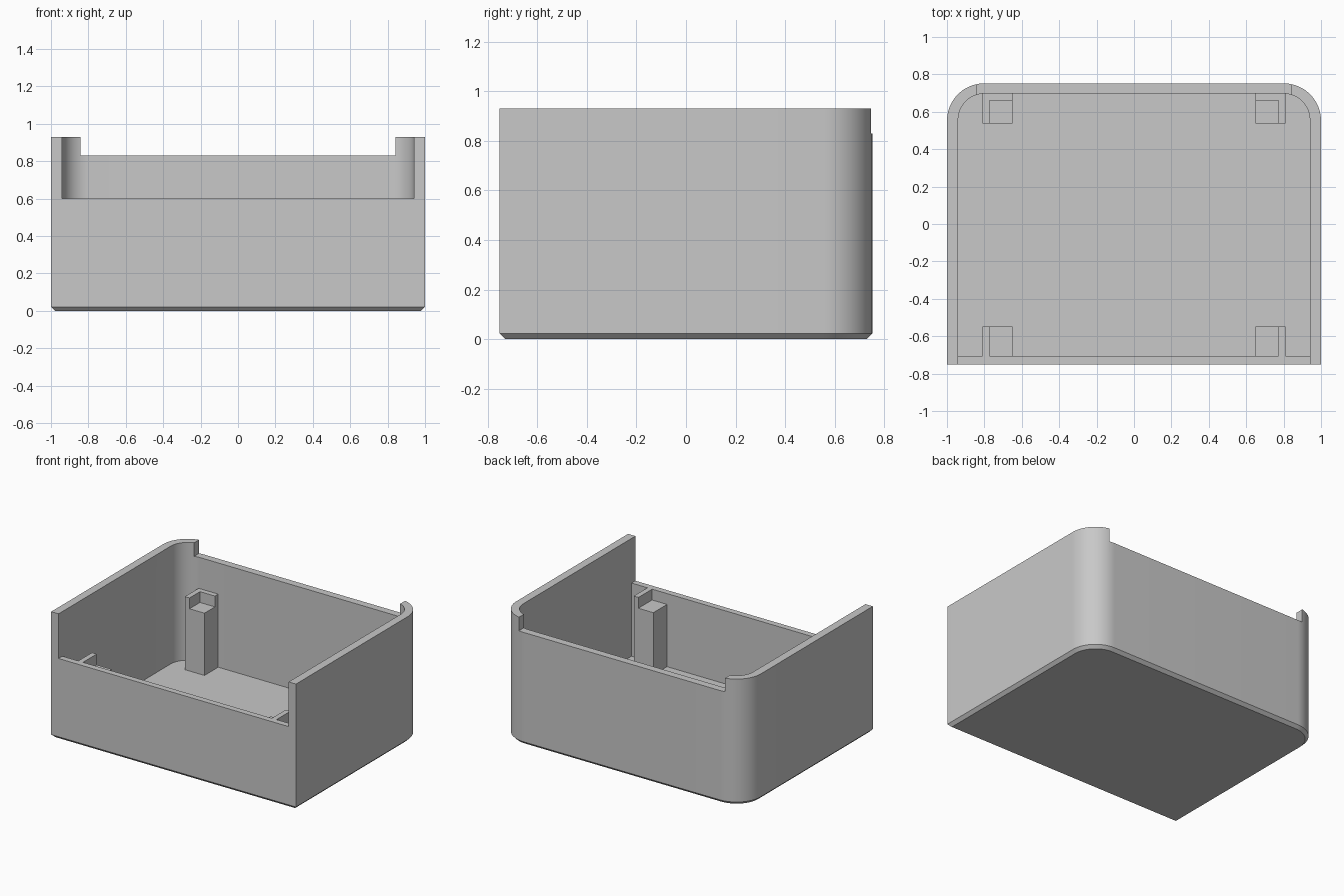
import bpy
import bmesh
from math import cos, sin, pi, radians

cube = bpy.data.objects.get("Cube")
if cube:
    bpy.data.objects.remove(cube, do_unlink=True)

# Overall dimensions
HALF_X, HALF_Y, TOP = 1.0, 0.752, 0.93
WALL, FRONT_WALL, FLOOR = 0.06, 0.045, 0.06
RADIUS, CHAMFER = 0.2, 0.022
FRONT_TOP, BACK_TOP, NOTCH_X = 0.6, 0.83, 0.842
INNER_BACK, INNER_FRONT = HALF_Y - WALL + 0.005, FRONT_WALL - HALF_Y

grey = bpy.data.materials.new("plain grey")
grey.use_nodes = True
grey.diffuse_color = (0.58, 0.58, 0.58, 1)
grey.node_tree.nodes["Principled BSDF"].inputs["Base Color"].default_value = grey.diffuse_color


def outline(half_x, front, back, radius, steps=20):
    """Square front corners, rounded back corners, counter-clockwise."""
    pts = [(-half_x, front), (half_x, front)]
    for side, start in ((1, 0), (-1, pi / 2)):
        for i in range(steps + 1):
            a = start + i * pi / 2 / steps
            pts.append((side * (half_x - radius) + radius * cos(a),
                        back - radius + radius * sin(a)))
    return pts


def loft(name, layers):
    """Solid through stacked outlines, given as (z, points)."""
    bm = bmesh.new()
    rings = [[bm.verts.new((x, y, z)) for x, y in pts] for z, pts in layers]
    n = len(rings[0])
    bm.faces.new(rings[0][::-1])
    bm.faces.new(rings[-1])
    for low, high in zip(rings, rings[1:]):
        for i in range(n):
            j = (i + 1) % n
            bm.faces.new((low[i], low[j], high[j], high[i]))
    bmesh.ops.recalc_face_normals(bm, faces=bm.faces)
    mesh = bpy.data.meshes.new(name)
    bm.to_mesh(mesh)
    bm.free()
    mesh.materials.append(grey)
    obj = bpy.data.objects.new(name, mesh)
    bpy.context.collection.objects.link(obj)
    return obj


def box(name, x, y, z):
    (x0, x1), (y0, y1) = sorted(x), sorted(y)
    pts = [(x0, y0), (x1, y0), (x1, y1), (x0, y1)]
    return loft(name, [(z[0], pts), (z[1], pts)])


def select_only(obj):
    bpy.ops.object.select_all(action='DESELECT')
    obj.select_set(True)
    bpy.context.view_layer.objects.active = obj


def carve(obj, cutter):
    """Cut one solid out of another and discard the cutter."""
    cutter.hide_render = True
    mod = obj.modifiers.new("cut", 'BOOLEAN')
    mod.operation, mod.solver, mod.object = 'DIFFERENCE', 'EXACT', cutter
    select_only(obj)
    bpy.ops.object.modifier_apply(modifier=mod.name)
    bpy.data.objects.remove(cutter, do_unlink=True)


# Tray shell with chamfered base
full = outline(HALF_X, -HALF_Y, HALF_Y, RADIUS)
base = outline(HALF_X - CHAMFER, CHAMFER - HALF_Y, HALF_Y - CHAMFER, RADIUS - CHAMFER)
tray = loft("tray_shell", [(0, base), (CHAMFER, full), (TOP, full)])

# Hollow interior, low front opening, shallow back notch
inner = outline(HALF_X - WALL, INNER_FRONT, INNER_BACK, RADIUS - WALL)
carve(tray, loft("cavity_cutter", [(FLOOR, inner), (TOP + 0.2, inner)]))
carve(tray, box("front_cutter", (WALL - HALF_X, HALF_X - WALL),
                (-HALF_Y - 0.1, INNER_FRONT + 0.1), (FRONT_TOP, TOP + 0.1)))
carve(tray, box("notch_cutter", (-NOTCH_X, NOTCH_X),
                (INNER_BACK - 0.1, HALF_Y + 0.1), (BACK_TOP, TOP + 0.1)))
select_only(tray)
bpy.ops.object.shade_smooth_by_angle(angle=radians(30))

# Corner posts, each with a sunken ledge and raised outer lips
POST, LIP, LEDGE = 0.16, 0.038, 0.52
X_IN, X_OUT = 0.65, 0.81
for side_name, s in (("left", 1), ("right", -1)):
    for end in ("front", "back"):
        if end == "back":
            y = (INNER_BACK - POST, INNER_BACK)
            cut_y = (y[0] - 0.1, INNER_BACK - LIP)
        else:
            y = (INNER_FRONT, INNER_FRONT + POST)
            cut_y = (y[0] - 0.1, y[1] + 0.1)
        post = box(f"{end}_{side_name}_post", (s * X_IN, s * X_OUT), y,
                   (FLOOR - 0.01, FRONT_TOP))
        carve(post, box("ledge_cutter", (s * (X_IN - 0.1), s * (X_OUT - LIP)),
                        cut_y, (LEDGE, FRONT_TOP + 0.1)))
